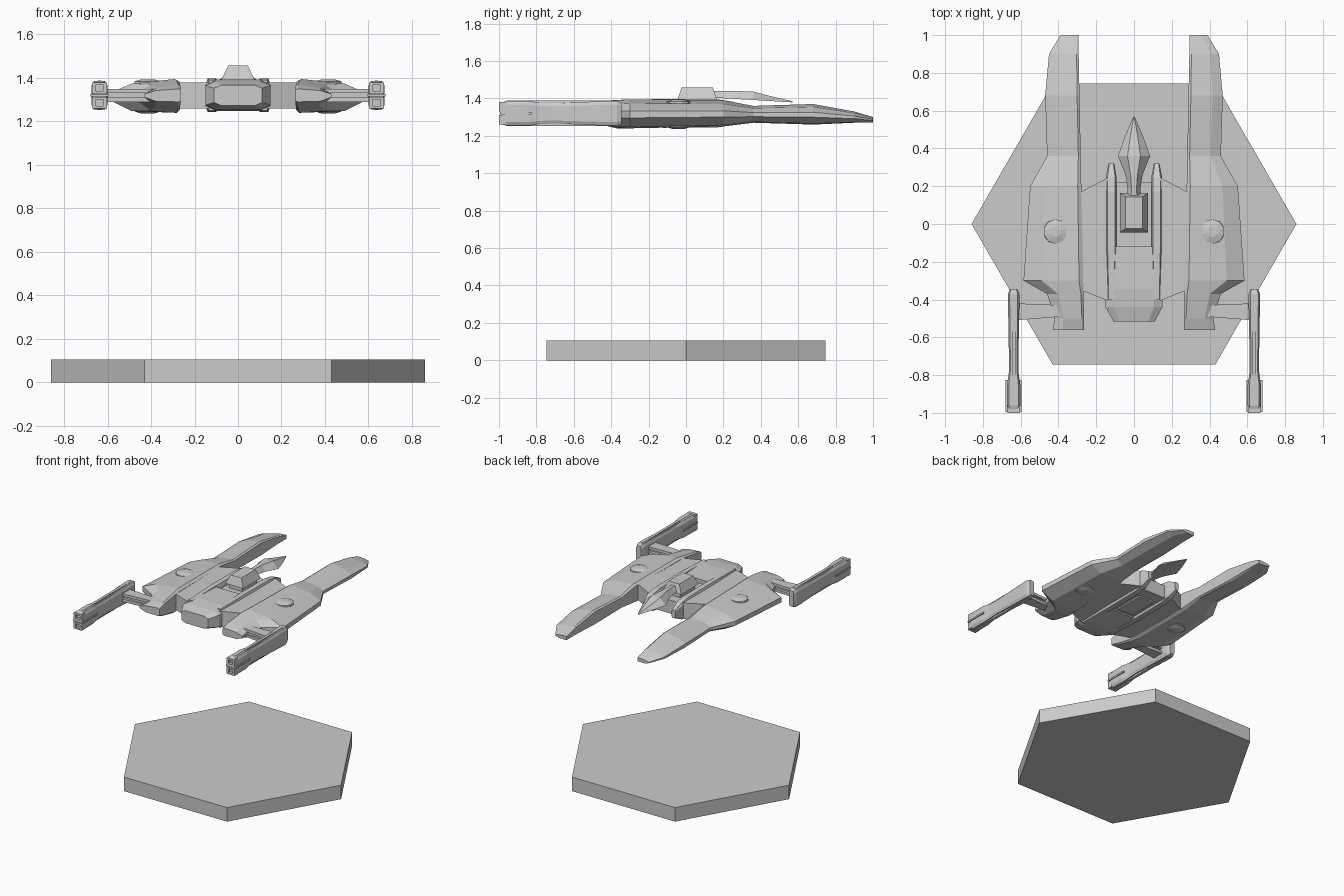
import bpy, bmesh, math

LEVEL = 1.32  # height of the ship's middle plane

cube = bpy.data.objects.get("Cube")
if cube:
    bpy.data.objects.remove(cube, do_unlink=True)

grey = bpy.data.materials.new("plain grey")
grey.use_nodes = True
grey.diffuse_color = (0.6, 0.6, 0.6, 1)
shader = grey.node_tree.nodes["Principled BSDF"]
shader.inputs["Base Color"].default_value = grey.diffuse_color


def finish(name, bm, paired):
    """Make the object, and its mirrored twin when the part is paired."""
    bmesh.ops.recalc_face_normals(bm, faces=bm.faces)
    for side in ("left_", "right_") if paired else ("",):
        if side == "right_":
            bmesh.ops.scale(bm, vec=(-1, 1, 1), verts=bm.verts)
            bmesh.ops.reverse_faces(bm, faces=bm.faces)
        mesh = bpy.data.meshes.new(side + name)
        bm.to_mesh(mesh)
        mesh.materials.append(grey)
        part = bpy.data.objects.new(side + name, mesh)
        bpy.context.collection.objects.link(part)
    bm.free()


def loft(name, rings, paired=False):
    """Skin a closed body through rings of points."""
    bm = bmesh.new()
    rows = [[bm.verts.new(point) for point in ring] for ring in rings]
    for near, far in zip(rows, rows[1:]):
        for i in range(len(near)):
            bm.faces.new((near[i - 1], near[i], far[i], far[i - 1]))
    bm.faces.new(rows[0])
    bm.faces.new(rows[-1])
    finish(name, bm, paired)


def octagon(y, width, height, x=0, cut=0.7):
    """Corner-cut ring across y, given half width and half height."""
    quarter = [(width, height * cut), (width * cut, height)]
    right = [(u, -v) for u, v in reversed(quarter)] + quarter
    left = [(-u, -v) for u, v in right]
    return [(x + u, y, LEVEL + v) for u, v in right + left]


def slab(name, outline, bottom, top, paired=False):
    """Upright prism on a flat outline."""
    loft(name, [[(x, y, z) for x, y in outline] for z in (bottom, top)], paired)


def block(name, centre, size, paired=False, taper=1):
    """Box whose top is narrowed by the taper."""
    bm = bmesh.new()
    bmesh.ops.create_cube(bm, size=1)
    for vert in bm.verts:
        shrink = taper if vert.co.z > 0 else 1
        vert.co.x *= shrink
        vert.co.y *= (1 + shrink) / 2
        vert.co = [c + v * s for c, v, s in zip(centre, vert.co, size)]
    finish(name, bm, paired)


def polygon(radius, count, turn=0):
    angles = [math.tau * (i + turn) / count for i in range(count)]
    return [(radius * math.cos(a), radius * math.sin(a)) for a in angles]


def hull_ring(y, outer, bottom, top):
    """Wedge section: tall near the centre line, thin at the outer edge."""
    inner = 0.275 + 0.02 * y
    width, depth = outer - inner, top - bottom
    shape = [(0, 0.08), (0.07, 0), (0.7, 0.05), (1, 0.36),
             (1, 0.6), (0.7, 0.86), (0.07, 1), (0, 0.92)]
    return [(inner + width * u, y, LEVEL + bottom + depth * v) for u, v in shape]


# Display base
slab("hexagon_base", polygon(0.86, 6), 0, 0.106)

# Side hulls: y, outer edge, underside and top relative to the middle plane
HULL = [(-0.56, 0.43, -0.03, 0.03), (-0.5, 0.42, -0.05, 0.05),
        (-0.37, 0.46, -0.08, 0.07), (-0.3, 0.585, -0.08, 0.075),
        (0.2, 0.55, -0.07, 0.07), (0.36, 0.46, -0.05, 0.04),
        (0.68, 0.47, -0.06, 0.05), (0.9, 0.45, -0.05, 0.01),
        (1, 0.39, -0.05, -0.02)]
loft("side_hull", [hull_ring(*row) for row in HULL], paired=True)

# Shallow domes above and below each side hull
for name, base, rise in (("upper_dome", 1.38, 1), ("lower_dome", 1.25, -1)):
    rings = []
    for radius, lift in ((0.066, -0.01), (0.064, 0.004), (0.03, 0.014)):
        rings.append([(0.415 + x, y - 0.04, base + rise * lift)
                      for x, y in polygon(radius, 10, turn=0.5)])
    loft(name, rings, paired=True)

# Bridges joining the centre to the side hulls
slab("bridge", [(0.13, -0.41), (0.28, -0.35), (0.3, 0.16), (0.13, 0.25)],
     LEVEL - 0.06, LEVEL + 0.06, paired=True)

# Central hull: sloped bow, raised rails and sunken deck
BOW = [(-0.515, 0.11, 0.047), (-0.44, 0.15, 0.064),
       (-0.345, 0.15, 0.073), (-0.12, 0.145, 0.07)]
loft("centre_bow", [octagon(*row) for row in BOW])
RAIL = [(-0.4, 0.02, 0.07), (-0.12, 0.028, 0.077), (0.17, 0.028, 0.075),
        (0.25, 0.028, 0.062), (0.32, 0.015, 0.03)]
loft("centre_rail", [octagon(*row, x=0.12) for row in RAIL], paired=True)
block("sunken_deck", (0, 0.03, LEVEL - 0.01), (0.22, 0.38, 0.1))
block("belly_panel", (0, 0.02, LEVEL - 0.05), (0.13, 0.23, 0.04))

# Raised pod and the spear-shaped boom behind it
block("pod_pedestal", (0, 0.06, 1.375), (0.11, 0.18, 0.05))
block("pod", (0, 0.06, 1.426), (0.15, 0.21, 0.064), taper=0.6)
BOOM = [(0.12, 0.04, 1.44), (0.19, 0.034, 1.44), (0.26, 0.045, 1.44),
        (0.36, 0.085, 1.436), (0.46, 0.05, 1.41), (0.57, 0.003, 1.385)]
rings = []
for y, width, top in BOOM:
    keel = 1.413 - 0.06 * y
    rings.append([(-width, y, keel), (width, y, keel),
                  (width * 0.4, y, top), (-width * 0.4, y, top)])
loft("tail_boom", rings)

# Twin-plate struts out to the engines
STRUT = [(0.38, -0.49), (0.63, -0.51), (0.63, -0.42), (0.38, -0.43)]
for name, offset in (("strut_lower", -0.02), ("strut_upper", 0.02)):
    slab(name, STRUT, LEVEL + offset - 0.01, LEVEL + offset + 0.01, paired=True)
block("strut_core", (0.5, -0.465, LEVEL), (0.25, 0.04, 0.03), paired=True)

# Engines: slim bodies, flared at the front
ENGINE_X = 0.637
ENGINE = [(-0.98, 0.031, 0.06), (-0.96, 0.036, 0.066), (-0.85, 0.035, 0.066),
          (-0.78, 0.025, 0.058), (-0.72, 0.025, 0.054), (-0.42, 0.03, 0.066),
          (-0.37, 0.03, 0.066), (-0.345, 0.02, 0.058)]
loft("engine", [octagon(*row, x=ENGINE_X) for row in ENGINE], paired=True)
block("engine_fin", (ENGINE_X, -0.91, LEVEL), (0.084, 0.17, 0.012), paired=True)
block("engine_ridge", (ENGINE_X, -0.67, LEVEL), (0.02, 0.58, 0.136), paired=True)

# Two framed mouths at the front of each engine
for level, middle in (("lower", LEVEL - 0.034), ("upper", LEVEL + 0.034)):
    for sign, edge in ((-1, "first"), (1, "second")):
        block(f"{level}_mouth_{edge}_post", (ENGINE_X + sign * 0.026, -0.98, middle),
              (0.016, 0.04, 0.05), paired=True)
        block(f"{level}_mouth_{edge}_bar", (ENGINE_X, -0.98, middle + sign * 0.02),
              (0.068, 0.04, 0.012), paired=True)
